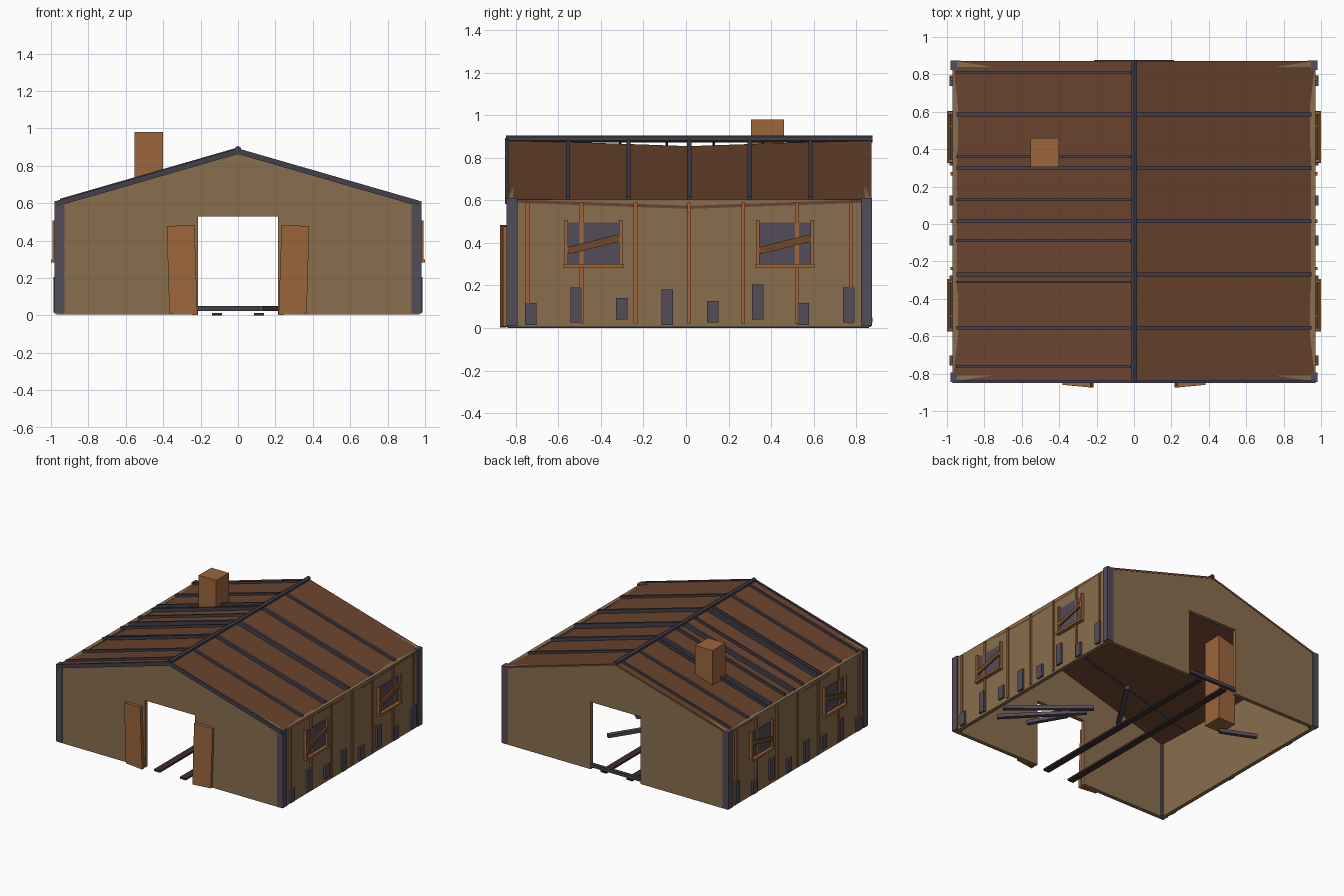
import bpy, bmesh, math
from mathutils import Vector, Matrix

if "Cube" in bpy.data.objects:
    bpy.data.objects.remove(bpy.data.objects["Cube"])

def mat(name, r, g, b):
    m = bpy.data.materials.new(name)
    lin = lambda c: ((c / 255 + 0.055) / 1.055) ** 2.4
    m.diffuse_color = (lin(r), lin(g), lin(b), 1)
    m.use_nodes = True
    m.node_tree.nodes["Principled BSDF"].inputs["Base Color"].default_value = m.diffuse_color
    return m

TAN = mat("wall_tan", 137, 110, 78)
ROOF = mat("roof_brown", 106, 67, 45)
WOOD = mat("wood_orange", 156, 102, 60)
BOARD = mat("board_brown", 112, 72, 42)
SLATE = mat("slate_grey", 84, 76, 88)
DARK = mat("dark_beam", 68, 64, 76)
RAIL = mat("rail_dark", 62, 46, 42)

def finish(name, bm, m):
    bmesh.ops.recalc_face_normals(bm, faces=bm.faces)
    me = bpy.data.meshes.new(name)
    bm.to_mesh(me)
    bm.free()
    me.materials.append(m)
    ob = bpy.data.objects.new(name, me)
    bpy.context.collection.objects.link(ob)
    return ob

def box(name, x0, x1, y0, y1, z0, z1, m):
    bm = bmesh.new()
    bmesh.ops.create_cube(bm, size=1)
    for v in bm.verts:
        v.co = ((x0 + x1) / 2 + v.co.x * (x1 - x0),
                (y0 + y1) / 2 + v.co.y * (y1 - y0),
                (z0 + z1) / 2 + v.co.z * (z1 - z0))
    return finish(name, bm, m)

def beam(name, p, q, w, h, m):
    """Box from p to q, w wide and h tall."""
    p, q = Vector(p), Vector(q)
    d = (q - p).normalized()
    s = d.cross(Vector((0, 0, 1))).normalized()
    u = s.cross(d)
    bm = bmesh.new()
    bmesh.ops.create_cube(bm, size=1)
    for v in bm.verts:
        c = v.co.copy()
        v.co = (p + q) / 2 + d * c.x * (q - p).length + s * c.y * w + u * c.z * h
    return finish(name, bm, m)

def prism(name, pts, y0, y1, m):
    """Extrude an x-z outline along y."""
    bm = bmesh.new()
    f = bm.faces.new([bm.verts.new((x, y0, z)) for x, z in pts])
    r = bmesh.ops.extrude_face_region(bm, geom=[f])
    bmesh.ops.translate(bm, vec=(0, y1 - y0, 0),
                        verts=[e for e in r["geom"] if isinstance(e, bmesh.types.BMVert)])
    return finish(name, bm, m)

W, EAVE, RIDGE = 0.97, 0.605, 0.885
Y0, Y1 = -0.84, 0.87
YM = (Y0 + Y1) / 2
slope = lambda x: RIDGE - (RIDGE - EAVE) * abs(x) / W

# end walls with big doorways, and gables above
for n, a, b in (("front", Y0, Y0 + 0.03), ("back", Y1 - 0.03, Y1)):
    prism(n + "_wall", [(-W, 0.005), (-0.215, 0.005), (-0.215, 0.53), (0.215, 0.53),
                        (0.215, 0.005), (W, 0.005), (W, 0.605), (-W, 0.605)], a, b, TAN)
    prism(n + "_gable", [(-W, 0.605), (W, 0.605), (0, 0.88)], a, b, TAN)
box("back_threshold", -0.215, 0.215, 0.85, 0.876, 0.025, 0.05, DARK)

# sagging roof: six panels per side
N = 6
sag = lambda y: 0.03 * (1 - abs(y - YM) / (Y1 - YM))
for sx, n in ((-1, "left"), (1, "right")):
    bm = bmesh.new()
    rows = []
    for i in range(N + 1):
        y = Y0 - 0.002 + (Y1 - Y0 + 0.004) * i / N
        s = max(0, sag(y))
        rows.append([bm.verts.new(c) for c in (
            (0, y, RIDGE - s), (sx * W, y, EAVE - s),
            (sx * W, y, EAVE - s - 0.015), (0, y, RIDGE - s - 0.015))])
    for a, b in zip(rows, rows[1:]):
        for k in range(4):
            bm.faces.new((a[k], a[(k + 1) % 4], b[(k + 1) % 4], b[k]))
    bm.faces.new(rows[0])
    bm.faces.new(rows[-1])
    finish(n + "_roof", bm, ROOF)

    # straight rafters showing through the sagging panels
    for i in range(1, N):
        y = Y0 + (Y1 - Y0) * i / N
        beam(n + "_rafter", (0, y, RIDGE - 0.014), (sx * 0.945, y, slope(0.945) - 0.01),
             0.02, 0.035, DARK)
    # front bargeboard
    prism(n + "_bargeboard", [(0, RIDGE + 0.008), (sx * W, EAVE + 0.008),
                              (sx * W, EAVE - 0.022), (0, RIDGE - 0.022)],
          Y0 - 0.01, Y0 + 0.005, DARK)

# extra battens on the left slope
for y in (-0.76, -0.31, -0.09, 0.13, 0.36, 0.81):
    beam("roof_batten", (-0.015, y, slope(0.015) + 0.003), (-0.95, y, slope(0.95) + 0.003),
         0.012, 0.02, DARK)

# ridge pole
bm = bmesh.new()
bmesh.ops.create_cone(bm, cap_ends=True, segments=6, radius1=0.017, radius2=0.017,
                      depth=Y1 - Y0 + 0.012,
                      matrix=Matrix.Translation((0, YM, 0.889)) @ Matrix.Rotation(math.pi / 2, 4, "X"))
finish("ridge_pole", bm, DARK)

# chimney running down to the floor
box("chimney", -0.553, -0.402, 0.305, 0.46, 0.06, 0.98, WOOD)

# side walls and everything fixed on them
for sx, n in ((-1, "left"), (1, "right")):
    def side(name, x0, x1, y0, y1, z0, z1, m):
        a, b = sorted((sx * x0, sx * x1))
        box(n + "_" + name, a, b, y0, y1, z0, z1, m)
    side("wall", W - 0.03, W, Y0, Y1, 0.005, 0.605, TAN)
    for y in (Y0 - 0.005, Y1 - 0.047):
        side("corner_post", 0.927, 0.98, y, y + 0.052, 0.01, 0.612, SLATE)
    for i in range(7):
        y = -0.745 + 0.2535 * i
        side("wall_batten", W - 0.005, 0.98, y - 0.009, y + 0.009, 0.02, 0.59, WOOD)
    for i in range(8):
        y = -0.73 + 0.2137 * i
        z = (0.015, 0.025, 0.04)[i % 3]
        side("wall_patch", W - 0.005, 0.986, y - 0.027, y + 0.027, z,
             z + (0.165 if i % 2 else 0.102), SLATE)
    for y in (-0.435, 0.465):
        side("window_pane", W, 0.975, y - 0.12, y + 0.12, 0.3, 0.495, SLATE)
        for d in (-0.128, 0.128):
            side("window_jamb", W, 0.992, y + d - 0.008, y + d + 0.008, 0.29, 0.507, WOOD)
        side("window_sill", W, 1.0, y - 0.14, y + 0.14, 0.283, 0.3, WOOD)
        beam(n + "_window_board", (sx * 0.985, y - 0.12, 0.363), (sx * 0.985, y + 0.12, 0.423),
             0.012, 0.034, BOARD)

    # leaning front door
    bm = bmesh.new()
    bmesh.ops.create_cube(bm, size=1)
    for v in bm.verts:
        t, k, up = v.co.x + 0.5, v.co.y, v.co.z > 0
        x = (0.233 + 0.148 * t) if up else (0.217 + 0.15 * t)
        v.co = (sx * x, -0.861 + 0.014 * t + 0.026 * k,
                (0.485 - 0.008 * t) if up else 0.003 + 0.004 * t)
    finish(n + "_door", bm, WOOD)

    # floor rail through the doorways
    box(n + "_rail", sx * 0.112 - 0.026, sx * 0.112 + 0.026, -0.84, 0.86, 0, 0.014, RAIL)

# fallen beams on the floor
for p, q in (((0.89, -0.39), (0.39, 0.02)), ((0.84, -0.515), (0.395, -0.06)),
             ((0.62, -0.444), (0.466, -0.176)), ((0.397, 0.4), (0.12, -0.03)),
             ((-0.5, 0.346), (-0.76, 0.457))):
    beam("fallen_beam", (*p, 0.038), (*q, 0.038), 0.032, 0.026, SLATE)
